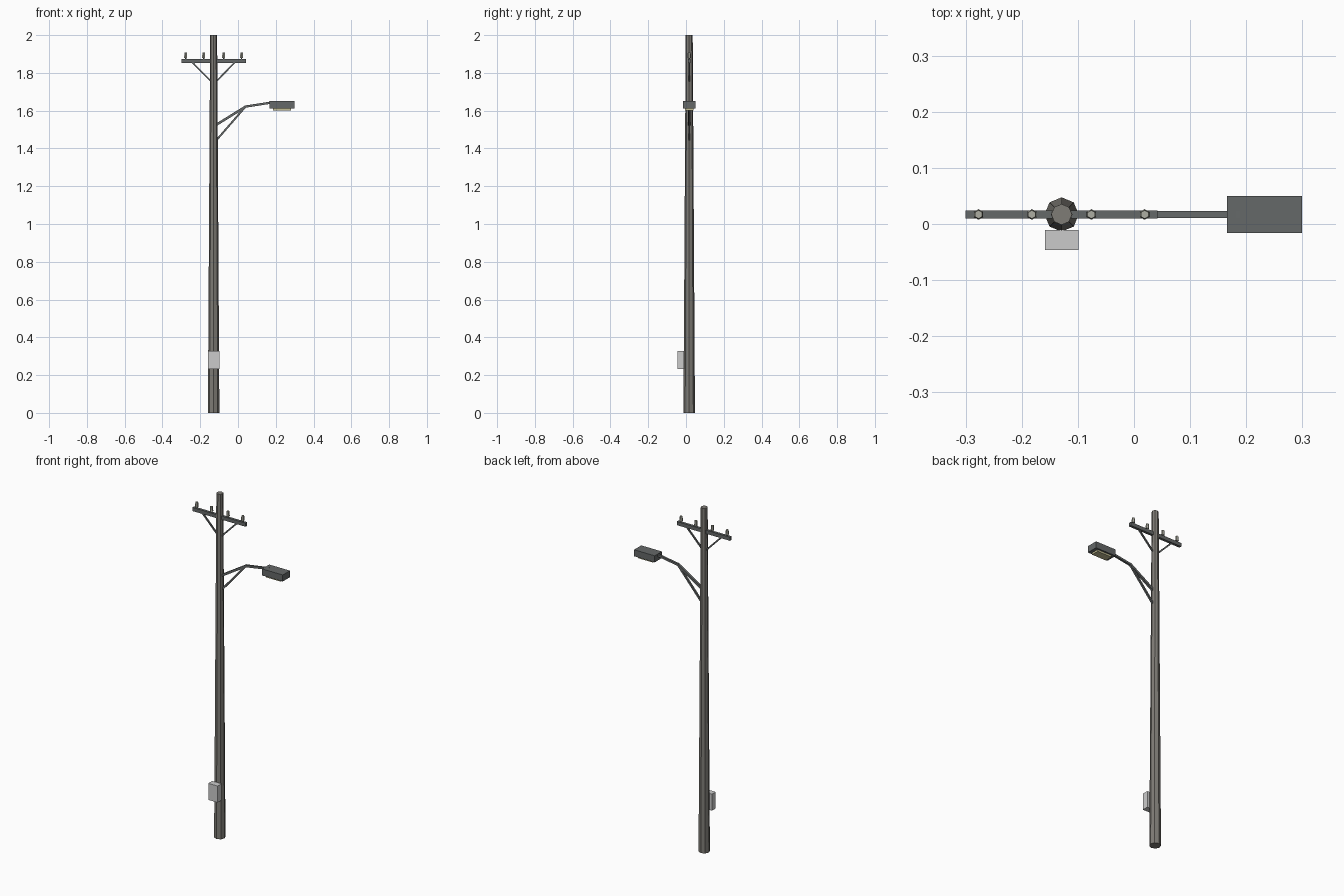
import bpy, math
from mathutils import Vector

if "Cube" in bpy.data.objects:
    bpy.data.objects.remove(bpy.data.objects["Cube"])

PX, PY = -0.129, 0.017   # pole axis


def material(name, rgb):
    m = bpy.data.materials.new(name)
    m.diffuse_color = (*rgb, 1)
    m.use_nodes = True
    m.node_tree.nodes["Principled BSDF"].inputs["Base Color"].default_value = m.diffuse_color
    return m


wood = material("weathered_wood", (0.21, 0.20, 0.18))
metal = material("dark_metal", (0.13, 0.14, 0.14))
ceramic = material("ceramic", (0.42, 0.42, 0.36))
glass = material("lamp_glass", (0.55, 0.52, 0.30))


def finish(name, mat):
    ob = bpy.context.object
    ob.name = name
    if mat:
        ob.data.materials.append(mat)
    return ob


def box(name, lo, hi, mat=None):
    lo, hi = Vector(lo), Vector(hi)
    bpy.ops.mesh.primitive_cube_add(size=1, location=(lo + hi) / 2)
    ob = finish(name, mat)
    ob.scale = hi - lo
    return ob


def cone(name, x, z0, z1, r0, r1, sides, mat, turn=0):
    bpy.ops.mesh.primitive_cone_add(vertices=sides, radius1=r0, radius2=r1,
                                    depth=z1 - z0, location=(x, PY, (z0 + z1) / 2),
                                    rotation=(0, 0, turn))
    return finish(name, mat)


def bar(name, a, b, t, mat):
    """Square bar between two (x, z) points in the plane of the pole."""
    dx, dz = b[0] - a[0], b[1] - a[1]
    bpy.ops.mesh.primitive_cube_add(size=1, location=((a[0] + b[0]) / 2, PY, (a[1] + b[1]) / 2),
                                    rotation=(0, math.atan2(dx, dz), 0))
    ob = finish(name, mat)
    ob.scale = (t, t, math.hypot(dx, dz))
    return ob


# Tapered pole
cone("pole", PX, 0, 2, 0.0305, 0.0185, 8, wood)

# Crossarm with braces and insulators
box("crossarm", (-0.3, PY - 0.0075, 1.852), (0.042, PY + 0.0075, 1.873), metal)
for s in (-1, 1):
    bar("crossarm_brace", (PX + s * 0.114, 1.857), (PX + s * 0.012, 1.753), 0.008, metal)
for off in (-0.148, -0.053, 0.053, 0.148):
    cone("insulator_pin", PX + off, 1.87, 1.885, 0.004, 0.004, 6, metal)
    cone("insulator", PX + off, 1.88, 1.908, 0.0095, 0.0075, 6, ceramic)

# Bent lamp arm and its strut
bar("lamp_arm_lower", (-0.125, 1.519), (0.043, 1.623), 0.013, metal)
bar("lamp_arm_upper", (0.036, 1.621), (0.19, 1.645), 0.012, metal)
bar("lamp_arm_strut", (-0.12, 1.437), (0.038, 1.619), 0.010, metal)

# Lamp head and lens
box("lamp_head", (0.166, PY - 0.033, 1.612), (0.299, PY + 0.033, 1.650), metal)
box("lamp_lens", (0.185, PY - 0.023, 1.602), (0.28, PY + 0.023, 1.615), glass)

# Service box on the front of the pole
box("service_box", (-0.159, -0.046, 0.232), (-0.099, -0.011, 0.328))
